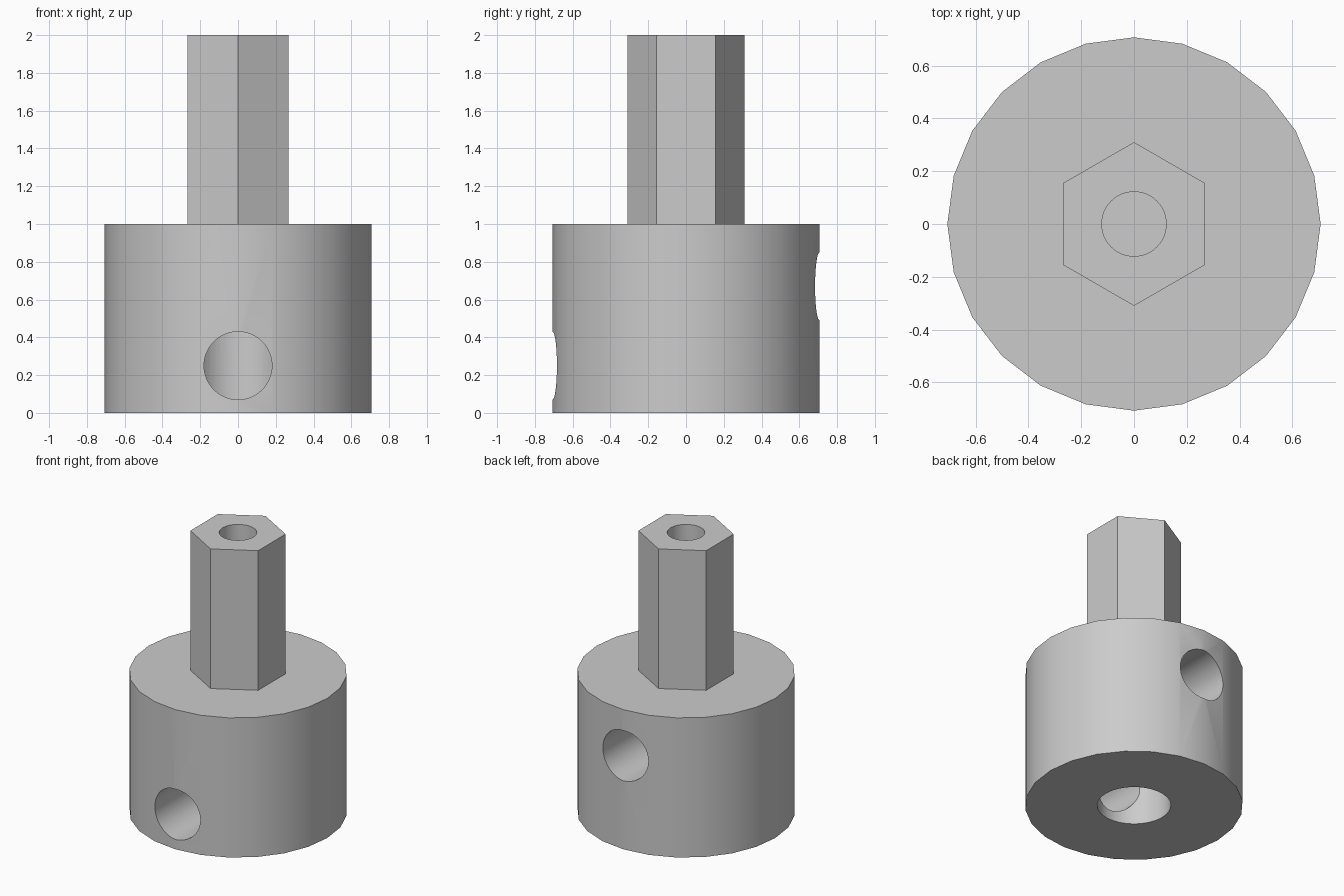
import bpy
from math import pi

if "Cube" in bpy.data.objects:
    bpy.data.objects.remove(bpy.data.objects["Cube"], do_unlink=True)

grey = bpy.data.materials.new("plain_grey")
grey.use_nodes = True
colour = (0.6, 0.6, 0.6, 1)
grey.diffuse_color = colour
grey.node_tree.nodes["Principled BSDF"].inputs["Base Color"].default_value = colour


def rod(name, sides, radius, length, centre, rotation=(0, 0, 0)):
    bpy.ops.mesh.primitive_cylinder_add(
        vertices=sides, radius=radius, depth=length, location=centre, rotation=rotation)
    obj = bpy.context.object
    obj.name = name
    obj.data.materials.append(grey)
    return obj


def drill(target, cutter):
    cutter.hide_render = True
    mod = target.modifiers.new("hole", 'BOOLEAN')
    mod.operation = 'DIFFERENCE'
    mod.solver = 'EXACT'
    mod.object = cutter
    bpy.ops.object.select_all(action='DESELECT')
    target.select_set(True)
    bpy.context.view_layer.objects.active = target
    bpy.ops.object.modifier_apply(modifier=mod.name)
    bpy.data.objects.remove(cutter, do_unlink=True)


def smooth(obj):
    bpy.ops.object.select_all(action='DESELECT')
    obj.select_set(True)
    bpy.context.view_layer.objects.active = obj
    bpy.ops.object.shade_smooth_by_angle(angle=pi / 6)


# Round hub with a shaft bore and two screw holes running into it
hub = rod("hub", 24, 0.707, 1, (0, 0, 0.5))
drill(hub, rod("bore_cutter", 48, 0.239, 1.2, (0, 0, 0.5)))
for side, height in ((-1, 0.25), (1, 0.67)):
    drill(hub, rod("screw_cutter", 48, 0.18, 1, (0, side * 0.5, height), (pi / 2, 0, 0)))
smooth(hub)

# Hexagonal drive post with a blind hole in its end
post = rod("hex_post", 6, 0.31, 1, (0, 0, 1.5))
drill(post, rod("end_hole_cutter", 48, 0.122, 1, (0, 0, 2)))
smooth(post)
